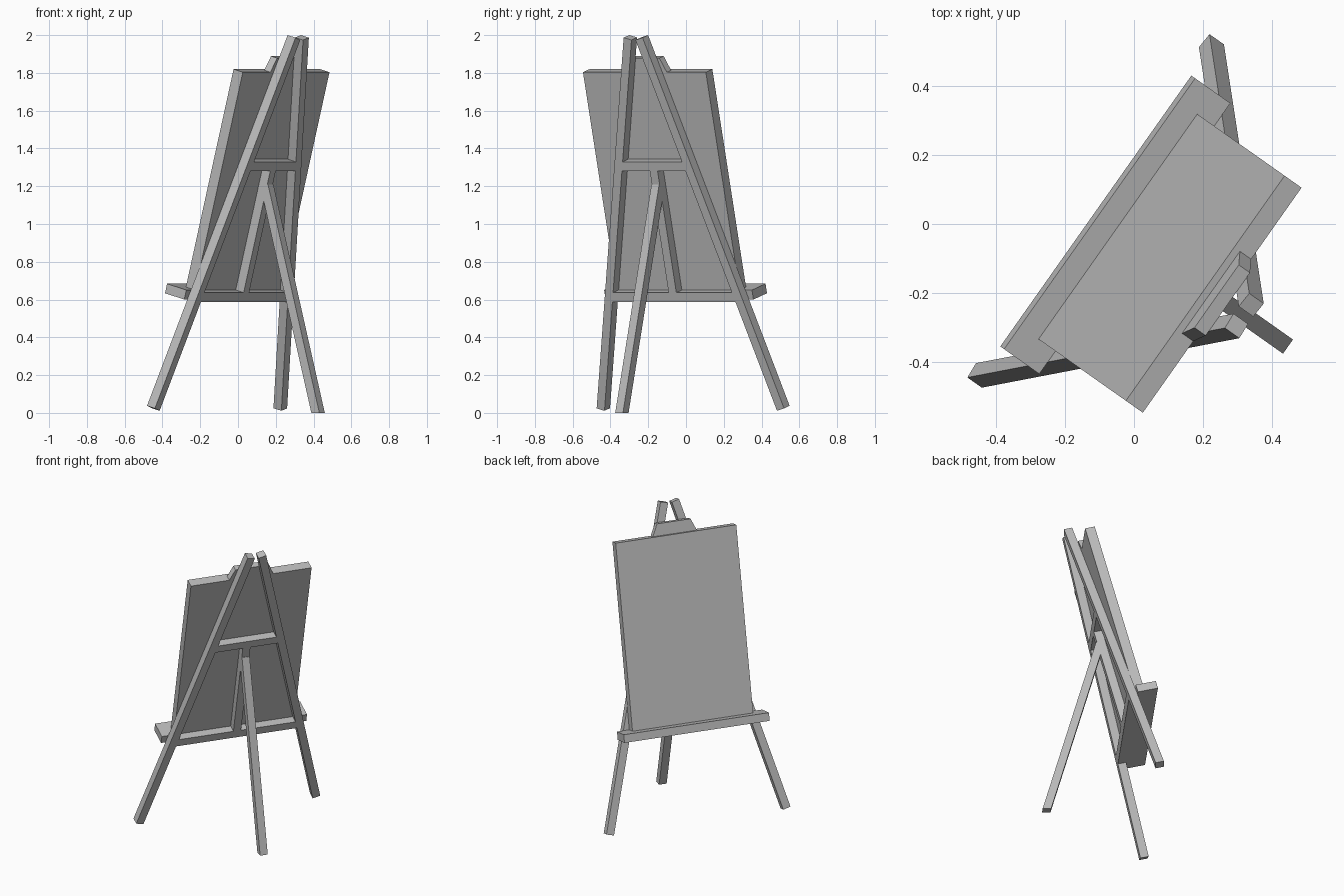
import bpy, bmesh
from math import radians
from mathutils import Matrix, Vector

cube = bpy.data.objects.get("Cube")
if cube:
    bpy.data.objects.remove(cube)

grey = bpy.data.materials.new("plain_grey")
grey.use_nodes = True
COLOUR = (0.5, 0.5, 0.5, 1)
grey.diffuse_color = COLOUR
grey.node_tree.nodes["Principled BSDF"].inputs["Base Color"].default_value = COLOUR

# The whole easel is turned about z; its frame leans back
TURN = Matrix.Translation((-0.019, -0.027, 0)) @ Matrix.Rotation(radians(-125.2), 4, 'Z')
LEAN = TURN @ Matrix.Rotation(radians(-15), 4, 'X')

FOOT = Vector((0.583, -0.006))
HEAD = Vector((0.037, 2.026))
WIDTH = 0.05
FRAME = (-0.143, -0.09)   # front and back of the frame timbers


def prism(name, outline, matrix):
    """Extrude between two matching loops of 3D points."""
    bm = bmesh.new()
    near, far = [[bm.verts.new(p) for p in loop] for loop in outline]
    bm.faces.new(near)
    bm.faces.new(far)
    n = len(near)
    for i in range(n):
        j = (i + 1) % n
        bm.faces.new((near[i], near[j], far[j], far[i]))
    bmesh.ops.recalc_face_normals(bm, faces=bm.faces)
    mesh = bpy.data.meshes.new(name)
    bm.to_mesh(mesh)
    bm.free()
    mesh.materials.append(grey)
    obj = bpy.data.objects.new(name, mesh)
    bpy.context.collection.objects.link(obj)
    obj.matrix_world = matrix
    return obj


def panel(name, points, depth):
    """Flat part in the leaning frame, outline in x and height."""
    return prism(name, [[(x, d, z) for x, z in points] for d in depth], LEAN)


def trapezoid(name, low, high, half_low, half_high, depth):
    return panel(name, [(-half_low, low), (half_low, low),
                        (half_high, high), (-half_high, high)], depth)


def inner_edge(height):
    t = (height - FOOT.y) / (HEAD.y - FOOT.y)
    return FOOT.lerp(HEAD, t).x - WIDTH / 2 / 0.966


# Two splayed front legs
along = (HEAD - FOOT).normalized()
side = Vector((along.y, -along.x)) * WIDTH / 2
for name, s in (("left_leg", -1), ("right_leg", 1)):
    corners = (FOOT - side, FOOT + side, HEAD + side, HEAD - side)
    panel(name, [(p.x * s, p.y) for p in corners], FRAME)

# Crossbars fitted between the legs
for name, low, high in (("lower_crossbar", 0.583, 0.635), ("upper_crossbar", 1.301, 1.352)):
    trapezoid(name, low, high, inner_edge(low), inner_edge(high), FRAME)

# Centre post joining the crossbars
trapezoid("centre_post", 0.635, 1.301, WIDTH / 2, WIDTH / 2, FRAME)

# Tray, canvas board and top clamp
trapezoid("tray", 0.583, 0.635, 0.479, 0.479, (-0.272, -0.143))
trapezoid("canvas_board", 0.635, 1.829, 0.398, 0.398, (-0.205, -0.143))
trapezoid("top_clamp", 1.829, 1.906, 0.145, 0.111, (-0.184, -0.143))

# Rear leg, cut level at both ends
profile = [(0.516, 0), (0.568, 0), (0.235, 1.21), (0.183, 1.21)]
prism("rear_leg", [[(x, y, z) for y, z in profile] for x in (-WIDTH / 2, WIDTH / 2)], TURN)
